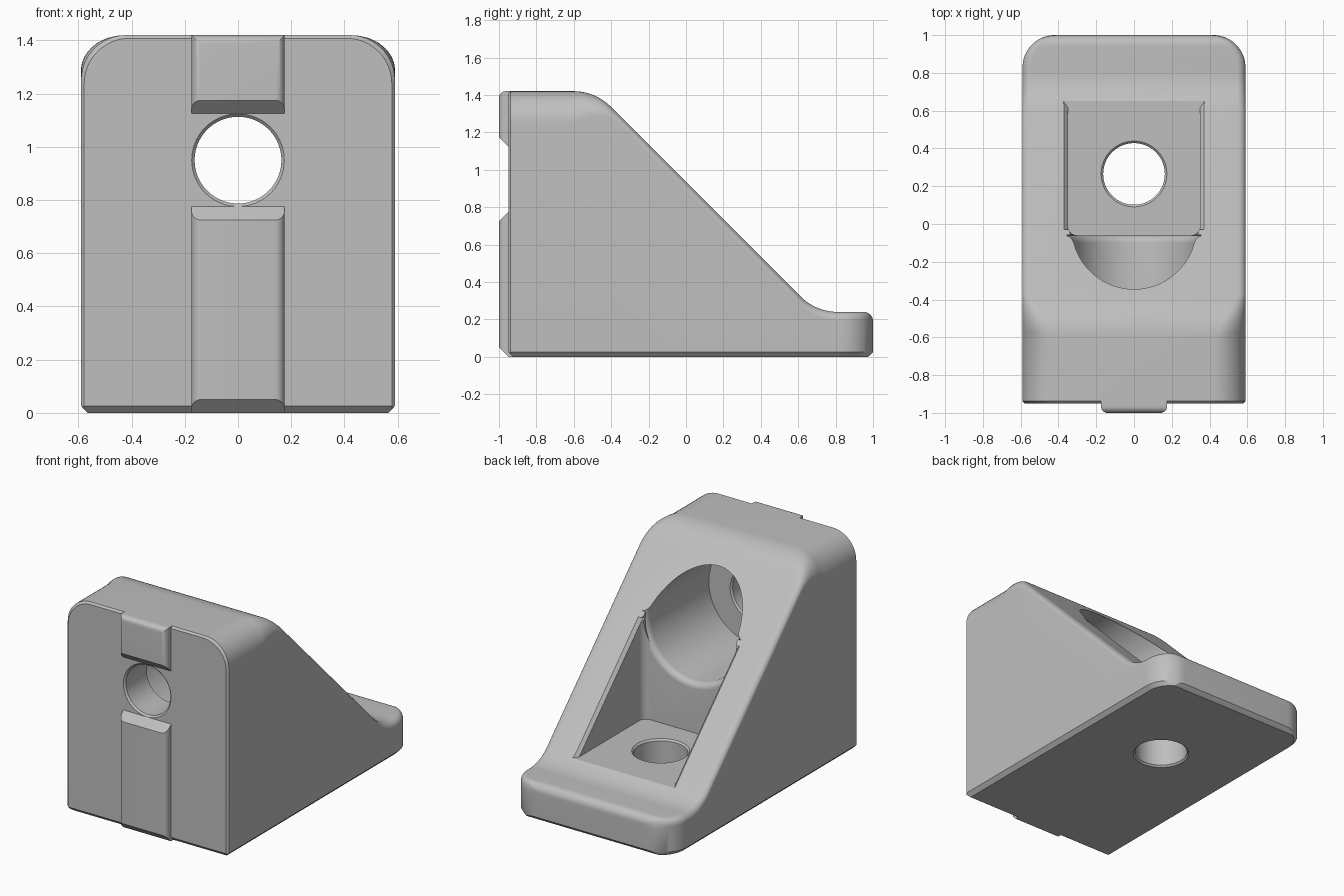
import bpy, bmesh
from math import sin, cos, pi, sqrt

if "Cube" in bpy.data.objects:
    bpy.data.objects.remove(bpy.data.objects["Cube"])

grey = bpy.data.materials.new("light grey")
grey.use_nodes = True
grey.diffuse_color = (0.52, 0.52, 0.52, 1)
grey.node_tree.nodes["Principled BSDF"].inputs["Base Color"].default_value = grey.diffuse_color

HALF, TOP, FOOT, FRONT, CORNER = 0.59, 1.42, 0.24, -0.95, 0.17
SLOPE = 0.935             # on the sloping face y + z equals this
FLOOR, BORE_Z = 0.29, 0.95


def finish(name, bm):
    bmesh.ops.recalc_face_normals(bm, faces=bm.faces)
    mesh = bpy.data.meshes.new(name)
    bm.to_mesh(mesh)
    bm.free()
    mesh.materials.append(grey)
    obj = bpy.data.objects.new(name, mesh)
    bpy.context.collection.objects.link(obj)
    return obj


def loft(name, rings, caps=True):
    """Skin a row of closed rings that have equal point counts."""
    bm = bmesh.new()
    rows = [[bm.verts.new(p) for p in ring] for ring in rings]
    n = len(rows[0])
    for a, b in zip(rows, rows[1:]):
        for i in range(n):
            j = (i + 1) % n
            bm.faces.new((a[i], a[j], b[j], b[i]))
    for row in (rows[0], rows[-1]):
        if caps:
            bm.faces.new(row)
        else:             # strips between mirrored points
            for i in range(n // 2 - 1):
                bm.faces.new((row[i], row[i + 1], row[n - 2 - i], row[n - 1 - i]))
    return finish(name, bm)


def turned(name, profile, place, steps=96):
    """Round cutter from (radius, position along axis) pairs."""
    return loft(name, [[place(r * cos(2 * pi * i / steps), r * sin(2 * pi * i / steps), t)
                        for i in range(steps)] for r, t in profile])


def cut(target, cutter):
    mod = target.modifiers.new("cut", "BOOLEAN")
    mod.operation, mod.solver, mod.object = "DIFFERENCE", "EXACT", cutter
    bpy.context.view_layer.objects.active = target
    bpy.ops.object.modifier_apply(modifier=mod.name)
    bpy.data.objects.remove(cutter)


# Wedge body: cross-sections along y
BEND = 0.28
REACH = BEND * (sqrt(2) - 1)
knee_y, toe_y = SLOPE - TOP - REACH, SLOPE - FOOT + REACH


def height(y):
    if y < knee_y:
        return TOP
    if y < knee_y + BEND * sin(pi / 4):
        return TOP - BEND + sqrt(BEND ** 2 - (y - knee_y) ** 2)
    if y < toe_y - BEND * sin(pi / 4):
        return SLOPE - y
    if y < toe_y:
        return FOOT + BEND - sqrt(BEND ** 2 - (toe_y - y) ** 2)
    edge = max(0, y - 0.95)
    return FOOT - 0.05 + sqrt(max(0, 0.05 ** 2 - edge ** 2))


def section(y):
    bevel = max(0, 0.012 - (y - FRONT))
    w, h = HALF - bevel, height(y) - bevel
    if y > 1 - CORNER:
        w = HALF - CORNER + sqrt(max(0, CORNER ** 2 - (y - 1 + CORNER) ** 2))
    fade = min(1, max(0, (y - knee_y) / 0.23))
    r = CORNER + (0.045 - CORNER) * fade
    low = max(0, 0.025 - (y - FRONT), 0.025 - (1 - y))
    half = [(w - 0.025 + low, low), (w, 0.026)]
    half += [(w - r + r * cos(a), h - r + r * sin(a)) for a in [pi / 2 * i / 12 for i in range(13)]]
    return [(x, y, z) for x, z in half] + [(-x, y, z) for x, z in reversed(half)]


arc = [pi / 4 * i / 10 for i in range(11)]
stations = [FRONT, FRONT + 0.012, FRONT + 0.025]
stations += [knee_y + BEND * sin(a) for a in arc] + [knee_y + 0.23]
stations += [toe_y - BEND * sin(a) for a in reversed(arc)]
stations += [1 - CORNER + CORNER * sin(pi / 2 * i / 14) for i in range(15)]
body = loft("bracket_body", [section(y) for y in stations])

# Open pocket with rounded inner corners
WALL, BACK, R = 0.35, -0.06, 0.05
plan = [(WALL, 0.9)] + [(WALL - R + R * cos(a), BACK + R - R * sin(a))
                        for a in [pi / 2 * i / 8 for i in range(9)]]
plan += [(-x, y) for x, y in reversed(plan)]
cut(body, loft("pocket_cutter", [[(x, y, z) for x, y in plan] for z in (FLOOR, 1.8)]))

# Bevelled rim along both sides of the pocket
rim = []
for z in (FLOOR, SLOPE + 0.03):
    ring = []
    for off, x in ((-0.02, WALL), (0.05, WALL + 0.07)):
        ring.append((x, SLOPE - z + off * sqrt(2), z))
    rim.append(ring + [(-x, y, zz) for x, y, zz in reversed(ring)])
cut(body, loft("rim_cutter", rim))

# Wide round recess with a soft lip
lip = [(0.37 - 0.04 * cos(a), BACK - 0.04 + 0.04 * sin(a)) for a in [pi / 2 * i / 8 for i in range(9)]]
along_y = lambda u, v, t: (u, t, BORE_Z + v)
cut(body, turned("recess_cutter", [(0.33, -0.71)] + lip + [(0.34, BACK + 0.001), (0.34, 0.02)], along_y))


# Two bolt holes with bevelled mouths
def hole(name, start, end, place):
    r, c = 0.163, 0.011
    prof = [(r + 2 * c, start - c), (r, start + c), (r, end - c), (r + 2 * c, end + c)]
    cut(body, turned(name, prof, place))


hole("front_hole_cutter", FRONT, -0.71, along_y)
hole("floor_hole_cutter", 0, FLOOR, lambda u, v, t: (u, 0.265 + v, t))


# Locating ribs on the front face
def rib(name, bottom, top, soft_top):
    w, d, r = 0.175, 0.05, 0.035
    half = [(w, -0.03), (w, 0)]
    half += [(w - r + r * cos(a), d - r + r * sin(a)) for a in [pi / 2 * i / 8 for i in range(9)]]
    pts = half + [(-x, y) for x, y in reversed(half)]
    low = [(x, FRONT - y, bottom + max(0, y)) for x, y in pts]
    high = [(x, FRONT - y, top - (w - abs(x) if soft_top else max(0, y))) for x, y in pts]
    return loft(name, [low, high], caps=False)


parts = [body, rib("lower_rib", 0, 0.775, False), rib("upper_rib", 1.125, TOP, True)]

# Smooth shading with sharp edges kept
bpy.ops.object.select_all(action="DESELECT")
for part in parts:
    part.select_set(True)
bpy.context.view_layer.objects.active = body
bpy.ops.object.shade_smooth_by_angle(angle=pi / 6)
